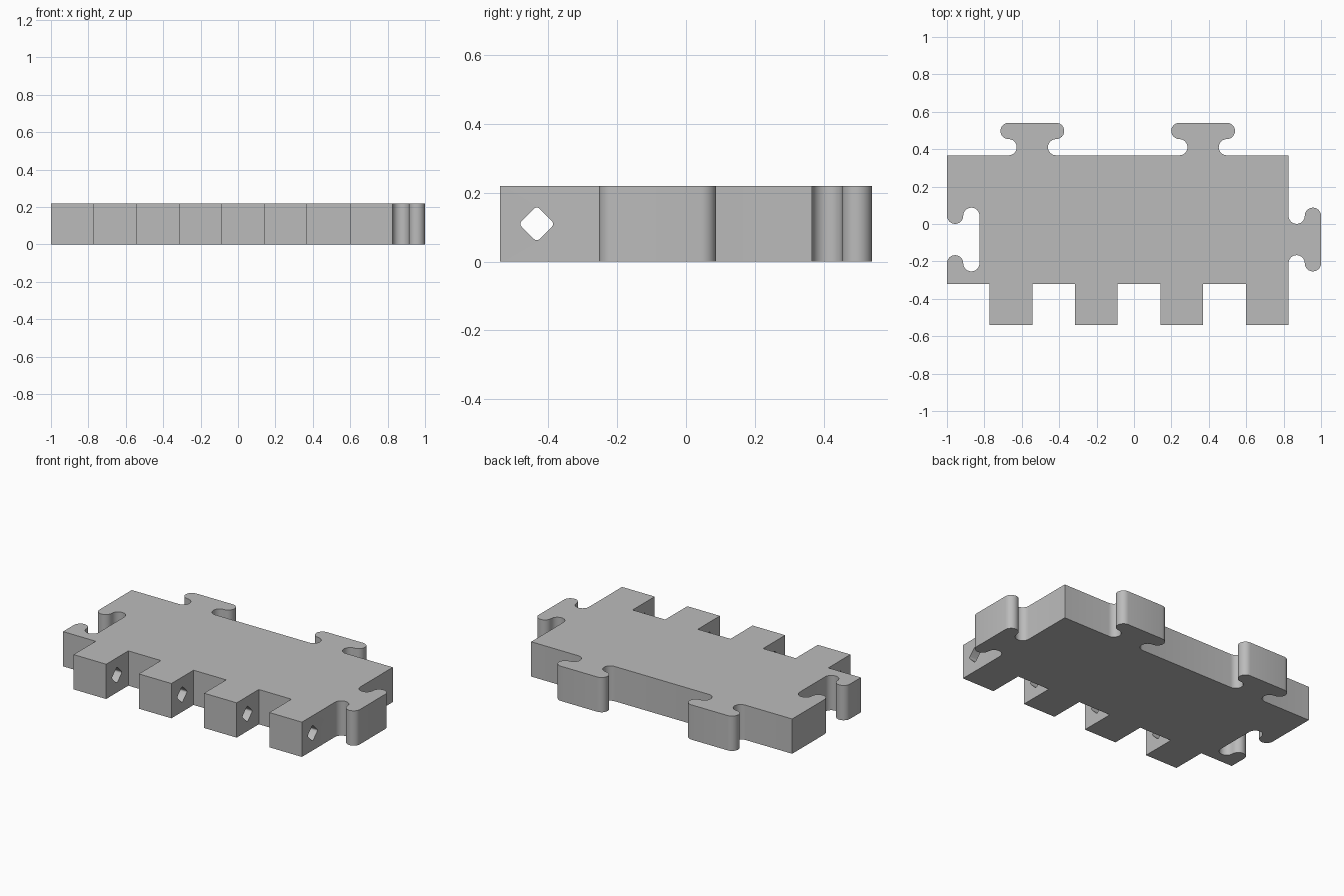
import bpy, bmesh, math
from mathutils import Matrix

cube = bpy.data.objects.get("Cube")
if cube:
    bpy.data.objects.remove(cube, do_unlink=True)

LEFT, RIGHT, BACK, FRONT = -1.0, 0.826, 0.367, -0.32
HEIGHT = 0.22
R = 0.0435           # radius of the tab necks and knobs
HALF = 0.127         # half distance between knob centres
STEPS = 12
TOOTH = (RIGHT - LEFT) / 8
TOOTH_TIP = -0.541

grey = bpy.data.materials.new("plain grey")
grey.use_nodes = True
colour = (0.5, 0.5, 0.5, 1)
grey.diffuse_color = colour
grey.node_tree.nodes["Principled BSDF"].inputs["Base Color"].default_value = colour


def tab_profile():
    """Half-round necks and knobs as (along, outward) pairs."""
    half = []
    for centre, turn in ((R, 1), (3 * R, -1)):
        for i in range(STEPS + 1):
            a = -math.pi / 2 + turn * math.pi * i / STEPS
            half.append((-HALF + R * math.cos(a), centre + R * math.sin(a)))
    del half[STEPS + 1]                     # point shared by the two arcs
    return half + [(-s, h) for s, h in reversed(half)]


# Outline, clockwise from the back left corner
tab = tab_profile()
length = RIGHT - LEFT
side_mid = -0.083
outline = [(LEFT, BACK)]
for part in (0.25, 0.75):                                   # back tabs
    outline += [(LEFT + part * length + s, BACK + h) for s, h in tab]
outline.append((RIGHT, BACK))
outline += [(RIGHT + h, side_mid - s) for s, h in tab]      # right tab
for i in range(4):                                          # front teeth
    x = RIGHT - 2 * i * TOOTH
    if i:
        outline.append((x, FRONT))
    outline += [(x, TOOTH_TIP), (x - TOOTH, TOOTH_TIP), (x - TOOTH, FRONT)]
outline.append((LEFT, FRONT))
outline += [(LEFT + h, side_mid + s) for s, h in tab]       # left socket


def new_object(name, bm):
    bmesh.ops.recalc_face_normals(bm, faces=bm.faces)
    mesh = bpy.data.meshes.new(name)
    bm.to_mesh(mesh)
    bm.free()
    mesh.materials.append(grey)
    obj = bpy.data.objects.new(name, mesh)
    bpy.context.collection.objects.link(obj)
    return obj


# Interlocking plate
bm = bmesh.new()
base = bm.faces.new([bm.verts.new((x, y, 0)) for x, y in outline])
top = bmesh.ops.extrude_face_region(bm, geom=[base])["geom"]
bmesh.ops.translate(bm, vec=(0, 0, HEIGHT),
                    verts=[g for g in top if isinstance(g, bmesh.types.BMVert)])
plate = new_object("interlocking_plate", bm)

# Diamond pin hole running through all the teeth
bm = bmesh.new()
bmesh.ops.create_cube(bm, size=1)
bmesh.ops.scale(bm, vec=(3, 0.074, 0.074), verts=bm.verts)
long_edges = [e for e in bm.edges if abs(e.verts[0].co.x - e.verts[1].co.x) > 1]
bmesh.ops.bevel(bm, geom=long_edges, offset=0.011, segments=3, profile=0.5,
                affect='EDGES')
bmesh.ops.transform(bm, verts=bm.verts,
                    matrix=Matrix.Translation((0, -0.434, HEIGHT / 2))
                    @ Matrix.Rotation(math.pi / 4, 4, 'X'))
cutter = new_object("pin_hole_cutter", bm)

cut = plate.modifiers.new("pin hole", 'BOOLEAN')
cut.operation = 'DIFFERENCE'
cut.solver = 'EXACT'
cut.object = cutter
bpy.ops.object.select_all(action='DESELECT')
plate.select_set(True)
bpy.context.view_layer.objects.active = plate
bpy.ops.object.modifier_apply(modifier=cut.name)
bpy.data.objects.remove(cutter, do_unlink=True)

bpy.ops.object.shade_smooth_by_angle(angle=math.radians(35))
